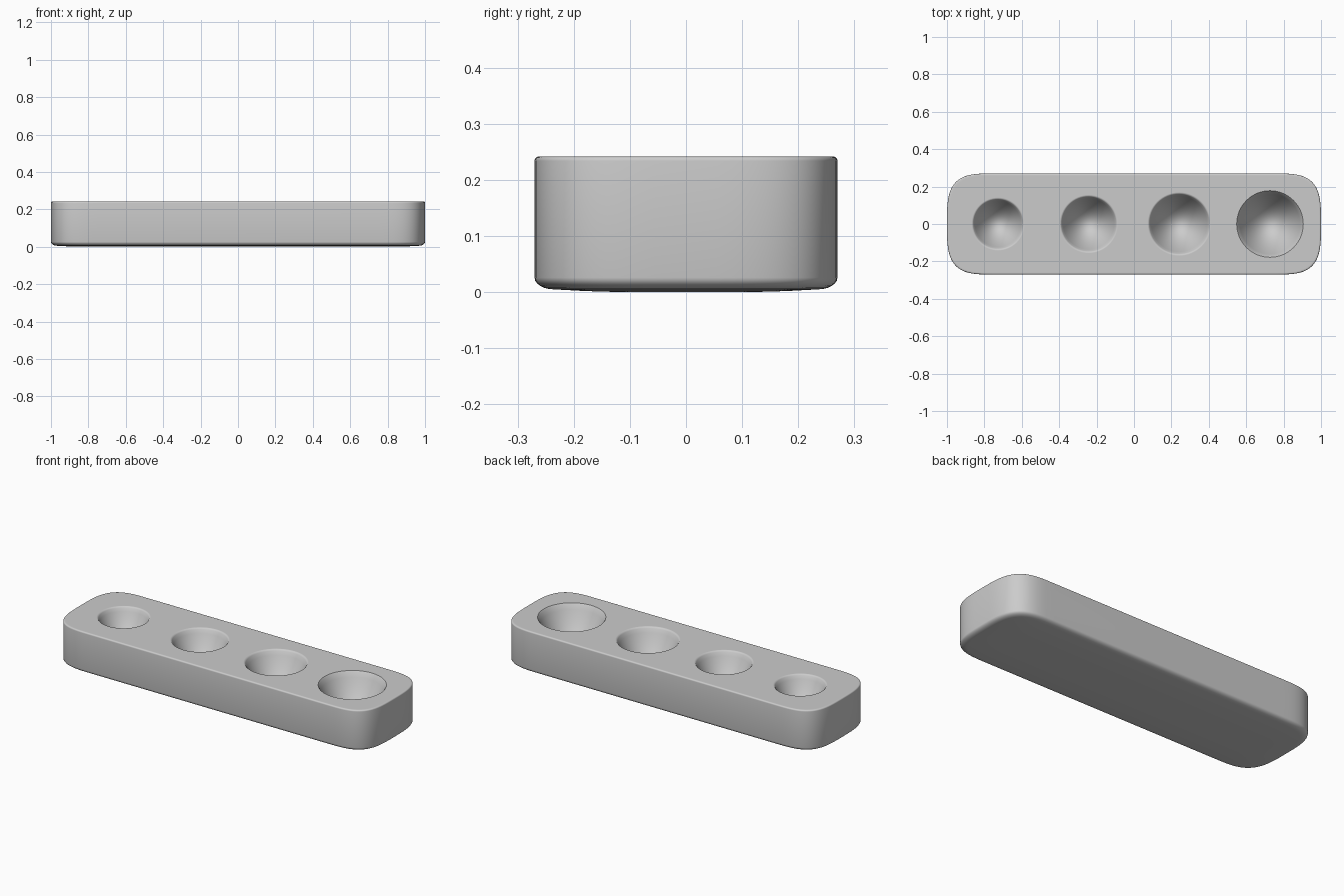
import bpy, bmesh
from math import sin, cos, pi, radians

cube = bpy.data.objects.get("Cube")
if cube:
    bpy.data.objects.remove(cube, do_unlink=True)

HALF_X, HALF_Y, HEIGHT = 1.0, 0.27, 0.242
CORNER_X, POWER, STEPS = 0.25, 3.5, 24
SEGMENTS, RINGS = 64, 16

grey = bpy.data.materials.new("light grey")
grey.use_nodes = True
colour = (0.6, 0.6, 0.6, 1)
grey.diffuse_color = colour
grey.node_tree.nodes["Principled BSDF"].inputs["Base Color"].default_value = colour


def curved(value):
    return abs(value) ** (2 / POWER) * (1 if value >= 0 else -1)


def outline(inset):
    """Rounded bar outline with softly bowed ends."""
    points = []
    for side, start in ((1, -pi / 2), (-1, pi / 2)):
        for i in range(2 * STEPS + 1):
            a = start + pi * i / (2 * STEPS)
            x = side * (HALF_X - CORNER_X) + (CORNER_X - inset) * curved(cos(a))
            if i in (0, 2 * STEPS):
                x = side * (HALF_X - CORNER_X)
            points.append((x, (HALF_Y - inset) * curved(sin(a))))
    return points


def circle(cx, radius):
    return [(cx + radius * cos(2 * pi * i / SEGMENTS),
             radius * sin(2 * pi * i / SEGMENTS)) for i in range(SEGMENTS)]


def add_loop(bm, points, z):
    return [bm.verts.new((x, y, z)) for x, y in points]


def bridge(bm, a, b):
    n = len(a)
    for i in range(n):
        j = (i + 1) % n
        bm.faces.new((a[i], a[j], b[j], b[i]))


def loop_edges(bm, loop):
    return [bm.edges.get((loop[i - 1], loop[i])) for i in range(len(loop))]


bm = bmesh.new()

# Outer shell: slightly domed base, soft lower edge, small upper edge
angles = [pi / 2 * i / 6 for i in range(7)]
section = [(0.16, 0.0), (0.09, 0.002)]
section += [(0.035 * (1 - sin(a)), 0.026 - 0.021 * cos(a)) for a in angles]
section += [(0.008 * (1 - cos(a)), HEIGHT - 0.008 * (1 - sin(a))) for a in angles]
section.append((0.014, HEIGHT))
shell = [add_loop(bm, outline(d), z) for d, z in section]
for lower, upper in zip(shell, shell[1:]):
    bridge(bm, lower, upper)
bm.faces.new(shell[0])
top_edges = loop_edges(bm, shell[-1])

# Four deep round bowls with softened rims, growing from right to left
for cx, radius in ((-0.727, 0.134), (-0.242, 0.148), (0.242, 0.162), (0.727, 0.175)):
    depth = radius * 1.15
    profile = [(radius + 0.008, 0), (radius + 0.003, 0)]
    for i in range(RINGS):
        t = 0.98 * (1 - i / RINGS)
        profile.append((radius * t, -depth * (1 - t * t)))
    rings = [add_loop(bm, circle(cx, r), HEIGHT + z) for r, z in profile]
    for outer, deeper in zip(rings, rings[1:]):
        bridge(bm, outer, deeper)
    centre = bm.verts.new((cx, 0, HEIGHT - depth))
    for i in range(SEGMENTS):
        bm.faces.new((rings[-1][i - 1], rings[-1][i], centre))
    top_edges += loop_edges(bm, rings[0])

# Flat top surface around the bowls
bmesh.ops.triangle_fill(bm, use_beauty=True, edges=top_edges, normal=(0, 0, 1))
bmesh.ops.recalc_face_normals(bm, faces=bm.faces[:])

mesh = bpy.data.meshes.new("bowl_tray")
bm.to_mesh(mesh)
bm.free()
mesh.materials.append(grey)
tray = bpy.data.objects.new("bowl_tray", mesh)
bpy.context.collection.objects.link(tray)
bpy.ops.object.select_all(action='DESELECT')
tray.select_set(True)
bpy.context.view_layer.objects.active = tray
bpy.ops.object.shade_smooth_by_angle(angle=radians(50))
